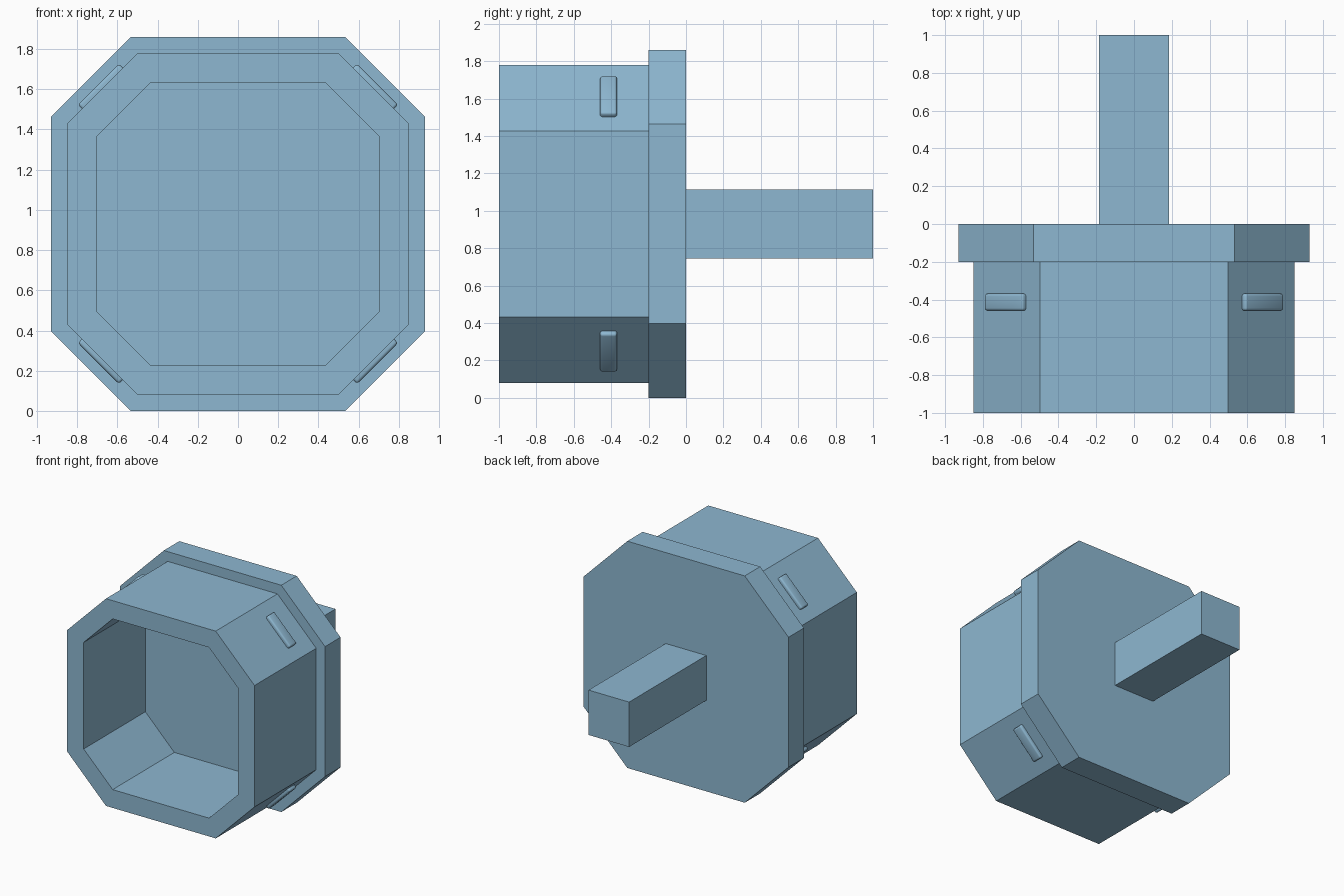
import bpy, bmesh, math
from mathutils import Matrix, Vector

if "Cube" in bpy.data.objects:
    bpy.data.objects.remove(bpy.data.objects["Cube"])

CZ = 0.93  # height of the central axis

paint = bpy.data.materials.new("steel_blue")
paint.diffuse_color = (0.27, 0.477, 0.638, 1)
paint.use_nodes = True
paint.node_tree.nodes["Principled BSDF"].inputs["Base Color"].default_value = paint.diffuse_color


def finish(name, bm):
    bmesh.ops.recalc_face_normals(bm, faces=bm.faces)
    mesh = bpy.data.meshes.new(name)
    bm.to_mesh(mesh)
    bm.free()
    mesh.materials.append(paint)
    ob = bpy.data.objects.new(name, mesh)
    bpy.context.collection.objects.link(ob)
    return ob


def ring(bm, half, flat, y):
    """Chamfered square ring of vertices around the central axis."""
    pts = [(half, -flat), (half, flat), (flat, half), (-flat, half),
           (-half, flat), (-half, -flat), (-flat, -half), (flat, -half)]
    return [bm.verts.new((x, y, CZ + z)) for x, z in pts]


def bridge(bm, a, b):
    for i in range(8):
        j = (i + 1) % 8
        bm.faces.new((a[i], a[j], b[j], b[i]))


def box(name, size, matrix, bevel=0):
    bm = bmesh.new()
    bmesh.ops.create_cube(bm, size=1)
    bmesh.ops.scale(bm, vec=size, verts=bm.verts)
    if bevel:
        bmesh.ops.bevel(bm, geom=bm.edges[:], offset=bevel, segments=3,
                        profile=0.5, affect='EDGES')
        for f in bm.faces:
            f.smooth = True
    bmesh.ops.transform(bm, matrix=matrix, verts=bm.verts)
    return finish(name, bm)


# Rear flange plate
bm = bmesh.new()
front, back = ring(bm, 0.93, 0.533, -0.2), ring(bm, 0.93, 0.533, 0)
bridge(bm, front, back)
bm.faces.new(front)
bm.faces.new(back)
finish("flange", bm)

# Hollow body, open at the front, closed by a floor at the flange
bm = bmesh.new()
rings = [ring(bm, 0.85, 0.498, -0.2), ring(bm, 0.85, 0.498, -1),
         ring(bm, 0.70, 0.437, -1), ring(bm, 0.70, 0.437, -0.201)]
for a, b in zip(rings, rings[1:]):
    bridge(bm, a, b)
bm.faces.new(rings[-1])
bm.faces.new(rings[0])
finish("hollow_body", bm)

# Square shaft behind the flange
box("shaft", (0.368, 1, 0.368), Matrix.Translation((0, 0.5, CZ)))

# Rounded key on each sloped body face
for i in range(4):
    turn = Matrix.Rotation(math.radians(45 + 90 * i), 4, 'Y')
    spot = Vector((0, -0.414, CZ))
    reach = Matrix.Translation((0.953 - 0.002, 0, 0))
    key = box(f"key_{i + 1}", (0.06, 0.09, 0.288),
              Matrix.Translation(spot) @ turn @ reach, bevel=0.014)
    bpy.context.view_layer.objects.active = key
    key.select_set(True)
    bpy.ops.object.shade_smooth_by_angle(angle=math.radians(35))
    key.select_set(False)
